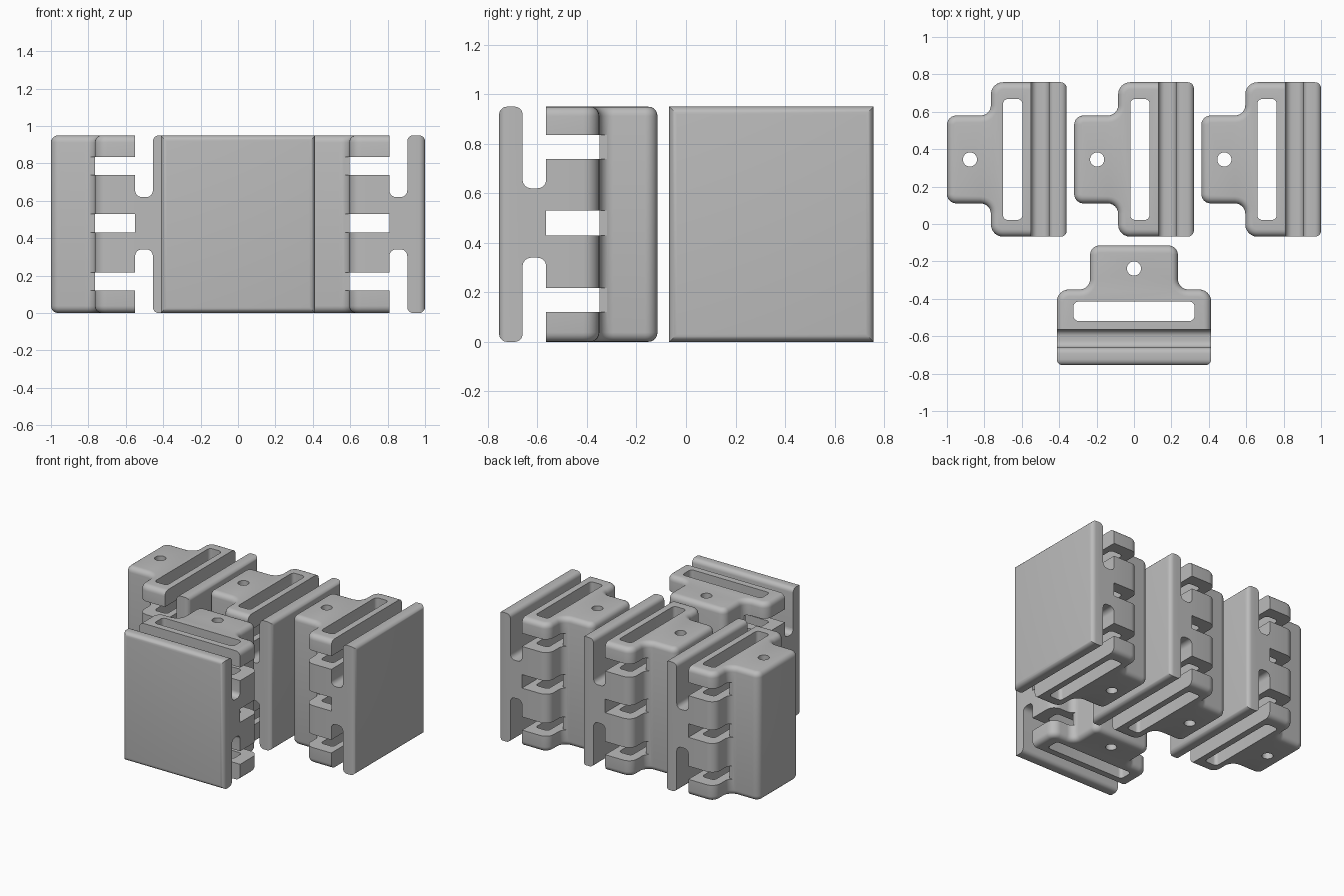
import bpy, bmesh, math
from mathutils import Vector, Matrix

if "Cube" in bpy.data.objects:
    bpy.data.objects.remove(bpy.data.objects["Cube"])

H = 0.95          # overall height
W = 0.413         # half width of plate and wings
BACK, NECK, WING = -0.66, -0.565, -0.35   # depth stations from the plate

grey = bpy.data.materials.new("plain grey")
grey.diffuse_color = (0.5, 0.5, 0.5, 1)
grey.use_nodes = True
grey.node_tree.nodes["Principled BSDF"].inputs["Base Color"].default_value = grey.diffuse_color


def rounded(corners, steps=6):
    """Closed 2D outline with rounded right-angle corners (x, y, radius)."""
    out = []
    for i, (x, y, r) in enumerate(corners):
        p = Vector((x, y))
        if r <= 0:
            out.append(p)
            continue
        a = (Vector(corners[i - 1][:2]) - p).normalized()
        b = (Vector(corners[(i + 1) % len(corners)][:2]) - p).normalized()
        c = p + (a + b) * r
        for k in range(steps + 1):
            t = math.pi / 2 * k / steps
            out.append(c - r * (b * math.cos(t) + a * math.sin(t)))
    return out


def loft(name, rings):
    """Solid through matching rings of 3D points, capped at both ends."""
    bm = bmesh.new()
    loops = [[bm.verts.new(p) for p in ring] for ring in rings]
    n = len(loops[0])
    for lo, hi in zip(loops, loops[1:]):
        for i in range(n):
            j = (i + 1) % n
            bm.faces.new((lo[i], lo[j], hi[j], hi[i]))
    bm.faces.new(loops[0][::-1])
    bm.faces.new(loops[-1])
    bmesh.ops.recalc_face_normals(bm, faces=bm.faces[:])
    me = bpy.data.meshes.new(name)
    bm.to_mesh(me)
    bm.free()
    ob = bpy.data.objects.new(name, me)
    bpy.context.collection.objects.link(ob)
    return ob


def prism_z(pts, z0, z1):
    return loft("cutter", [[(p[0], p[1], z) for p in pts] for z in (z0, z1)])


def prism_x(pts):
    return loft("cutter", [[(x, p[0], p[1]) for p in pts] for x in (-0.6, 0.6)])


def box(x, y0, y1, r):
    return rounded([(-x, y0, r), (x, y0, r), (x, y1, r), (-x, y1, r)])


def apply_modifiers(ob):
    dg = bpy.context.evaluated_depsgraph_get()
    me = bpy.data.meshes.new_from_object(ob.evaluated_get(dg))
    ob.modifiers.clear()
    ob.data = me


def cut(ob, cutter):
    m = ob.modifiers.new("cut", 'BOOLEAN')
    m.operation, m.solver, m.object = 'DIFFERENCE', 'EXACT', cutter
    apply_modifiers(ob)
    bpy.data.objects.remove(cutter)


def body_outline(d):
    """Plan of wings and tab, inset by d everywhere but the plate side."""
    right = [(W - d, BACK, 0), (W - d, WING - d, 0.065 - d),
             (0.235 - d, WING - d, 0.055 + d), (0.235 - d, -0.115 - d, 0.05 - d)]
    left = [(-x, y, r) for x, y, r in reversed(right)]
    return rounded(right + left)


# Body: lofted rings give the rounded top and bottom rims
b = 0.038
rim = [(b * (1 - math.sin(t)), b * (1 - math.cos(t)))
       for t in [math.pi / 2 * k / 5 for k in range(6)]]
levels = [(d, z) for d, z in rim] + [(d, H - z) for d, z in reversed(rim)]
body = loft("bracket_body", [[(p.x, p.y, z) for p in body_outline(d)] for d, z in levels])

# Notches above and below the neck
r = 0.035
cut(body, prism_x(rounded([(BACK, 0.34, r), (BACK, -0.1, 0), (NECK, -0.1, 0), (NECK, 0.34, r)])))
cut(body, prism_x(rounded([(BACK, 0.62, r), (BACK, 1.1, 0), (NECK, 1.1, 0), (NECK, 0.62, r)])))

# Three slits between the wing teeth, biting into the inner fillets
for z0, z1, y0 in ((0.12, 0.217, -0.6), (0.43, 0.53, NECK), (0.738, 0.835, -0.6)):
    half = [(0.6, y0), (0.6, -0.32), (0.241, -0.32), (0.241, WING)]
    cut(body, prism_z(half + [(-x, y) for x, y in reversed(half)], z0, z1))

# Strap slot and pin hole
cut(body, prism_z(box(0.323, -0.518, -0.415, 0.025), -0.1, 1.1))
cut(body, prism_z([(0.038 * math.cos(a), -0.238 + 0.038 * math.sin(a))
                   for a in [math.tau * k / 32 for k in range(32)]], -0.1, 1.1))

# Plate: rounded front rim, rounded upper and lower back edges
bm = bmesh.new()
bmesh.ops.create_cube(bm, size=1)
bm.transform(Matrix.Translation((0, (BACK - 0.755) / 2, H / 2))
             @ Matrix.Diagonal((2 * W, 0.755 + BACK, H, 1)))
mid = (BACK - 0.755) / 2
edges = [e for e in bm.edges
         if all(v.co.y < mid for v in e.verts)
         or (all(v.co.y > mid for v in e.verts)
             and abs(e.verts[0].co.z - e.verts[1].co.z) < 0.01)]
bmesh.ops.bevel(bm, geom=edges, offset=0.032, segments=5, profile=0.5, affect='EDGES')
me = bpy.data.meshes.new("bracket_plate")
bm.to_mesh(me)
bm.free()
plate = bpy.data.objects.new("bracket_plate", me)
bpy.context.collection.objects.link(plate)

# Shading and colour
for ob in (body, plate):
    ob.data.materials.clear()
    ob.data.materials.append(grey)
    bpy.ops.object.select_all(action='DESELECT')
    ob.select_set(True)
    bpy.context.view_layer.objects.active = ob
    bpy.ops.object.shade_smooth_by_angle(angle=math.radians(35))

# Three turned copies in a row behind the front bracket
for i, x in enumerate((-1.115, -0.435, 0.245)):
    for ob in (body, plate):
        c = ob.copy()
        c.name = f"{ob.name}_row_{i + 1}"
        c.location = (x, 0.345, 0)
        c.rotation_euler = (0, 0, math.pi / 2)
        bpy.context.collection.objects.link(c)
